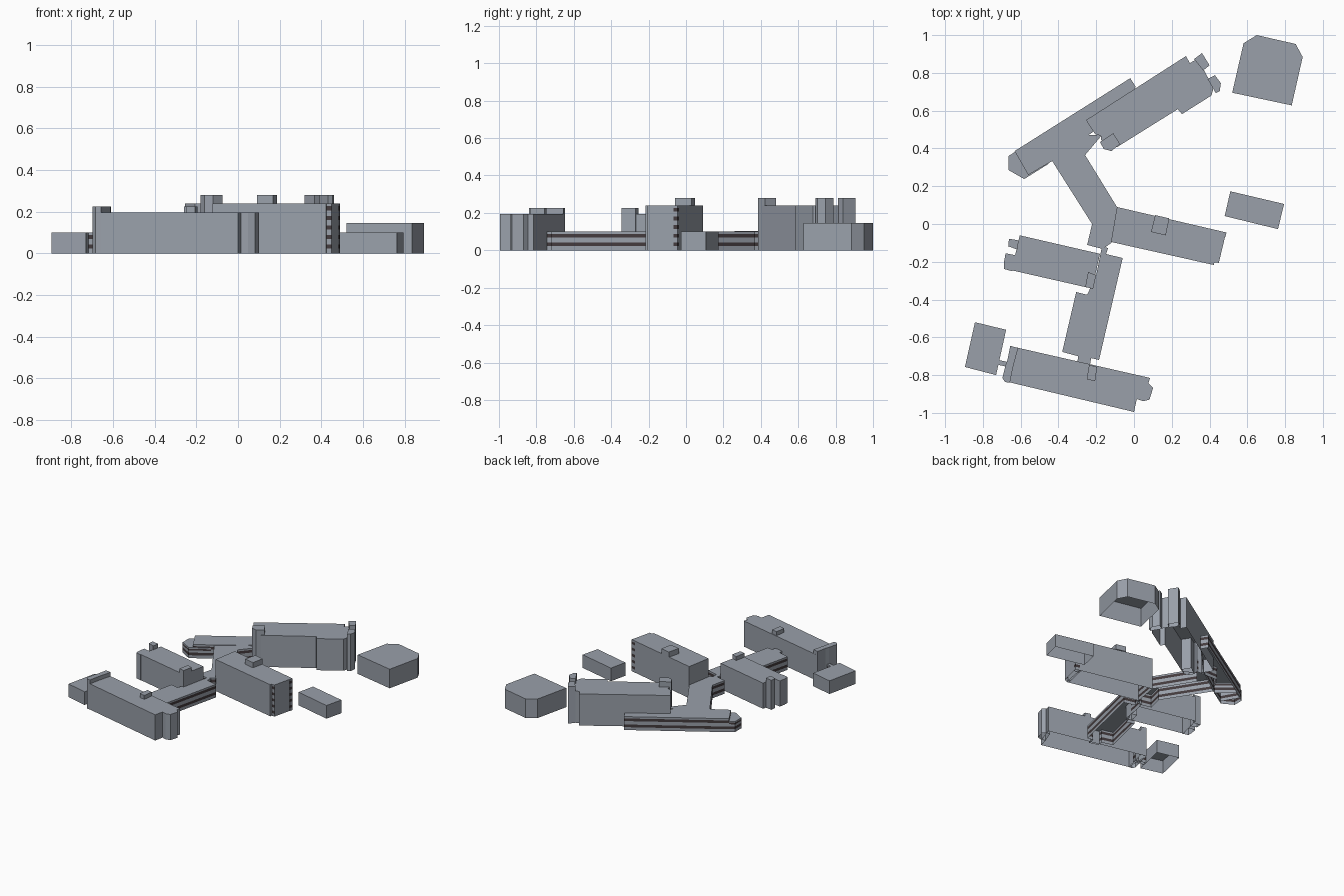
import bpy, bmesh
from mathutils import Vector


def material(name, rgb):
    m = bpy.data.materials.new(name)
    m.diffuse_color = (*rgb, 1)
    return m


WALL = material("grey_wall", (0.32, 0.35, 0.40))
GLASS = material("dark_window", (0.055, 0.042, 0.045))


def block(name, pts, top, base=0.0, bands=(), skip=None):
    """Extrude a footprint into an open-bottomed shell; bands are dark window strips,
    left off walls that face the skip direction."""
    area = sum(a[0] * b[1] - b[0] * a[1] for a, b in zip(pts, pts[1:] + pts[:1]))
    if area < 0:
        pts = pts[::-1]
    bm = bmesh.new()
    lo = [bm.verts.new((x, y, base)) for x, y in pts]
    hi = [bm.verts.new((x, y, top)) for x, y in pts]
    n = len(pts)
    for i in range(n):
        j = (i + 1) % n
        bm.faces.new((lo[i], lo[j], hi[j], hi[i]))
    bm.faces.new(hi)
    bm.normal_update()
    for z in [z for band in bands for z in band]:
        geom = bm.verts[:] + bm.edges[:] + bm.faces[:]
        bmesh.ops.bisect_plane(bm, geom=geom, plane_co=(0, 0, z), plane_no=(0, 0, 1))
    bm.normal_update()
    for f in bm.faces:
        z = f.calc_center_median().z
        plain = skip and f.normal.dot(Vector(skip)) > 0.8
        if abs(f.normal.z) < 0.5 and not plain and any(a < z < b for a, b in bands):
            f.material_index = 1
    me = bpy.data.meshes.new(name)
    bm.to_mesh(me)
    bm.free()
    me.materials.append(WALL)
    me.materials.append(GLASS)
    ob = bpy.data.objects.new(name, me)
    bpy.context.collection.objects.link(ob)
    return ob


LOW = [(0.022, 0.042), (0.068, 0.088)]                            # two-storey strips
TALL = [(0.022 + 0.046 * i, 0.042 + 0.046 * i) for i in range(5)]  # five-storey strips

# Detached buildings
block("northeast_hall", [(0.52, 0.695), (0.58, 0.957), (0.65, 1.0), (0.856, 0.953),
                         (0.893, 0.884), (0.835, 0.628)], 0.145)
block("east_annex", [(0.51, 0.173), (0.795, 0.106), (0.762, -0.027), (0.48, 0.042)], 0.10)
block("southwest_annex", [(-0.842, -0.52), (-0.677, -0.56), (-0.73, -0.80), (-0.895, -0.757)], 0.10)
block("annex_link", [(-0.715, -0.72), (-0.63, -0.74), (-0.635, -0.765), (-0.72, -0.745)],
      0.10, bands=LOW)

# North slab with stair towers
block("north_slab", [(-0.254, 0.55), (0.275, 0.889), (0.296, 0.852), (0.333, 0.873),
                     (0.37, 0.815), (0.396, 0.767), (0.42, 0.715), (0.41, 0.68),
                     (0.254, 0.582), (0.232, 0.608), (-0.09, 0.407), (-0.174, 0.444),
                     (-0.174, 0.466), (-0.206, 0.476)], 0.24)
block("north_tower_back", [(0.318, 0.873), (0.36, 0.905), (0.40, 0.84), (0.366, 0.813)], 0.28)
block("north_tower_side", [(0.39, 0.767), (0.428, 0.788), (0.46, 0.746), (0.454, 0.704),
                           (0.433, 0.693)], 0.28)
block("north_tower_west", [(-0.18, 0.434), (-0.11, 0.481), (-0.074, 0.423), (-0.12, 0.386),
                           (-0.16, 0.397)], 0.28)

# Low northwest wing, its lower end and the connector to the east slab
block("northwest_wing", [(-0.632, 0.386), (-0.02, 0.772), (0.01, 0.725), (-0.20, 0.50),
                         (-0.43, 0.335), (-0.56, 0.26)], 0.102, bands=LOW)
block("northwest_wing_end", [(-0.665, 0.36), (-0.57, 0.418), (-0.45, 0.32), (-0.581, 0.238),
                             (-0.665, 0.286)], 0.08, bands=[(0.022, 0.042), (0.058, 0.07)])
block("north_connector", [(-0.433, 0.333), (-0.35, 0.47), (-0.17, 0.47), (-0.259, 0.365),
                          (-0.09, 0.09), (-0.12, -0.10), (-0.165, -0.132), (-0.248, -0.111),
                          (-0.222, 0.0)], 0.10, bands=LOW)

# East slab with end bay, corner stub and roof box
block("east_slab", [(-0.09, 0.09), (0.455, -0.037), (0.423, -0.217), (-0.122, -0.095)], 0.24)
block("east_end_bay", [(0.41, -0.20), (0.449, -0.206), (0.482, -0.068), (0.44, -0.06)],
      0.24, bands=TALL, skip=(0.97, -0.22, 0))
block("east_corner_stub", [(0.44, -0.034), (0.49, -0.045), (0.484, -0.068), (0.44, -0.06)],
      0.24, bands=TALL)
block("east_roof_box", [(0.112, 0.047), (0.187, 0.03), (0.168, -0.06), (0.09, -0.042)], 0.28, 0.24)

# West slab with corner towers
block("west_slab", [(-0.605, -0.06), (-0.18, -0.158), (-0.222, -0.342), (-0.648, -0.245)], 0.195)
block("west_tower_back", [(-0.662, -0.078), (-0.61, -0.087), (-0.618, -0.135), (-0.666, -0.118)], 0.225)
block("west_tower_front", [(-0.68, -0.155), (-0.63, -0.165), (-0.645, -0.25), (-0.688, -0.238),
                           (-0.688, -0.20)], 0.195)
block("west_tower_east", [(-0.243, -0.255), (-0.20, -0.27), (-0.217, -0.344), (-0.258, -0.333)], 0.225)

# South connector
block("south_connector", [(-0.17, -0.12), (-0.137, -0.127), (-0.148, -0.159), (-0.06, -0.18),
                          (-0.185, -0.72), (-0.227, -0.71), (-0.235, -0.76), (-0.30, -0.74),
                          (-0.296, -0.70), (-0.38, -0.677), (-0.306, -0.36), (-0.248, -0.375),
                          (-0.20, -0.27)], 0.10, bands=LOW)

# South slab with west tower, east bay and roof box
block("south_slab", [(-0.655, -0.646), (0.085, -0.815), (0.045, -0.835), (0.0, -0.995),
                     (-0.66, -0.84)][:2] + [(0.045, -0.985 + 0.05), (0.015, -0.926),
                                            (0.0, -0.995), (-0.66, -0.838)], 0.195)
block("south_east_bay", [(0.05, -0.84), (0.08, -0.845), (0.101, -0.868), (0.082, -0.93),
                         (0.048, -0.938), (0.016, -0.927)], 0.195)
block("south_tower_west", [(-0.655, -0.646), (-0.613, -0.656), (-0.64, -0.757), (-0.657, -0.84),
                           (-0.683, -0.837), (-0.697, -0.815), (-0.68, -0.747), (-0.67, -0.72)], 0.225)
block("south_roof_box", [(-0.238, -0.746), (-0.195, -0.757), (-0.206, -0.832), (-0.25, -0.822)],
      0.225, 0.195)
